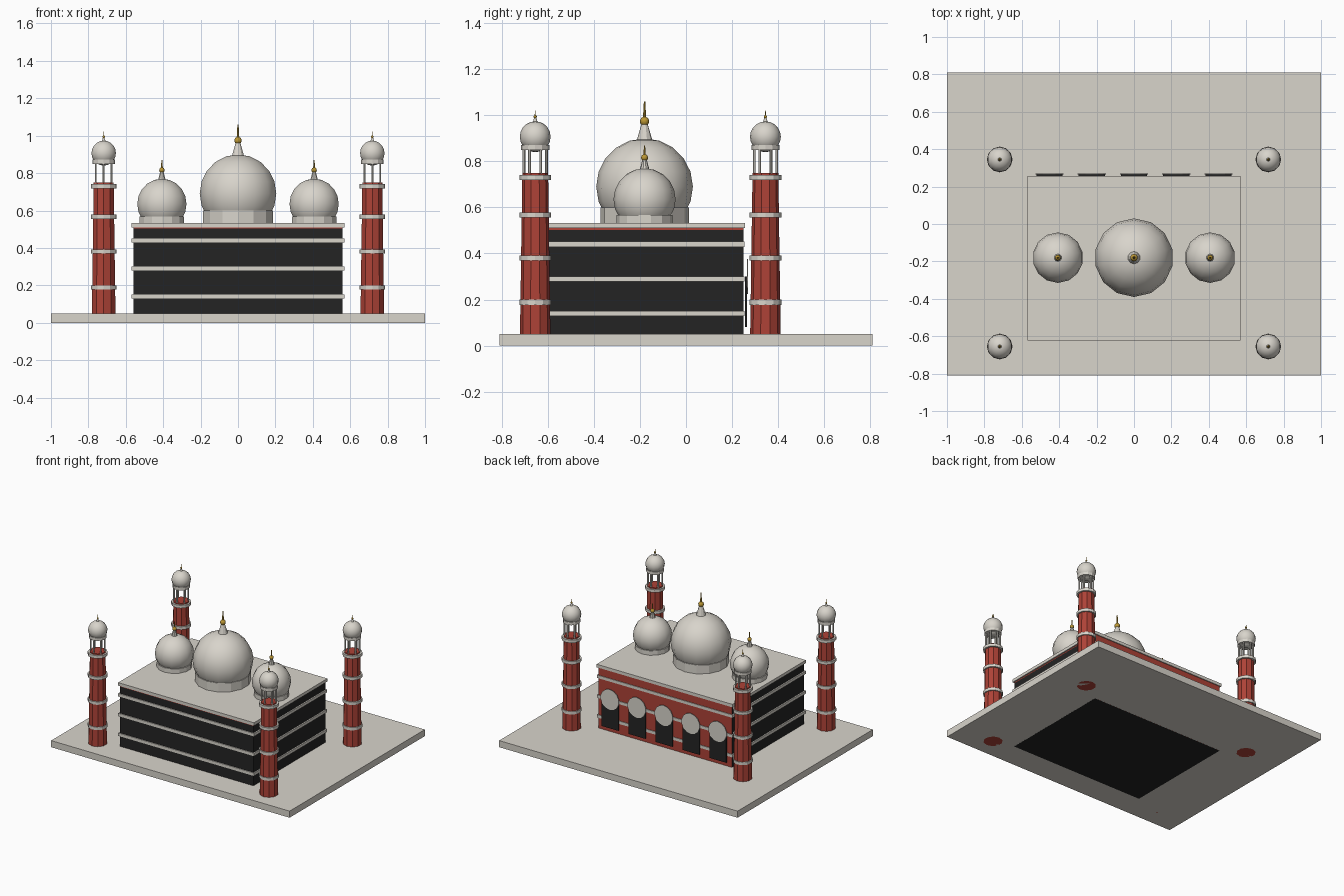
import bpy, bmesh, math

if "Cube" in bpy.data.objects:
    bpy.data.objects.remove(bpy.data.objects["Cube"])


def material(name, rgb):
    m = bpy.data.materials.new(name)
    m.diffuse_color = (*rgb, 1)
    m.use_nodes = True
    m.node_tree.nodes["Principled BSDF"].inputs["Base Color"].default_value = m.diffuse_color
    return m


STONE = material("pale stone", (0.69, 0.66, 0.60))
RED = material("red brick", (0.42, 0.055, 0.038))
BLACK = material("dark wall", (0.017, 0.017, 0.017))
GOLD = material("gold", (0.50, 0.31, 0.035))


def finish(bm, name, mats, smooth=False):
    bmesh.ops.recalc_face_normals(bm, faces=bm.faces)
    me = bpy.data.meshes.new(name)
    for f in bm.faces:
        f.smooth = smooth
    bm.to_mesh(me)
    bm.free()
    for m in mats:
        me.materials.append(m)
    ob = bpy.data.objects.new(name, me)
    bpy.context.collection.objects.link(ob)
    return ob


def box(name, x0, x1, y0, y1, z0, z1, *mats):
    bm = bmesh.new()
    bmesh.ops.create_cube(bm, size=1)
    for v in bm.verts:
        v.co.x = x0 if v.co.x < 0 else x1
        v.co.y = y0 if v.co.y < 0 else y1
        v.co.z = z0 if v.co.z < 0 else z1
    return finish(bm, name, mats)


def lathe(name, x, y, profile, sides, mat, smooth=False):
    """Revolve (radius, z) points; the first corner points to +y."""
    bm = bmesh.new()
    rings = []
    for r, z in profile:
        if r < 1e-5:
            rings.append([bm.verts.new((x, y, z))] * sides)
        else:
            rings.append([bm.verts.new((x + r * math.sin(a), y + r * math.cos(a), z))
                          for a in (math.tau * i / sides for i in range(sides))])
    for lo, hi in zip(rings, rings[1:]):
        for i in range(sides):
            j = (i + 1) % sides
            bm.faces.new(list(dict.fromkeys((lo[i], lo[j], hi[j], hi[i]))))
    for ring in (rings[0], rings[-1]):
        if ring[0] is not ring[1]:
            bm.faces.new(ring)
    return finish(bm, name, [mat], smooth)


def ball(name, x, y, z, r, sides, mat):
    n = 10
    prof = [(r * math.sin(math.pi * i / n), z - r * math.cos(math.pi * i / n))
            for i in range(n + 1)]
    return lathe(name, x, y, prof, sides, mat, True)


def finial(name, x, y, z0, z_ball, z_top, r_cone, r_ball):
    lathe(name + "_cone", x, y, [(r_cone, z0), (r_ball * 0.5, z_ball)], 10, STONE)
    ball(name + "_ball", x, y, z_ball, r_ball, 10, GOLD)
    lathe(name + "_spike", x, y, [(r_ball * 0.4, z_ball), (r_ball * 0.15, z_top)], 8, GOLD)


# Plinth and hall; the rear wall is red, the other walls dark
box("plinth", -1, 1, -0.81, 0.81, 0, 0.05, STONE)
hall = box("hall", -0.56, 0.56, -0.615, 0.25, -0.0005, 0.503, BLACK, RED)
for p in hall.data.polygons:
    p.material_index = 1 if p.normal.y > 0.5 else 0
box("hall_top_course", -0.56, 0.56, -0.615, 0.25, 0.503, 0.512, RED)
box("roof_slab", -0.57, 0.57, -0.622, 0.257, 0.51, 0.533, STONE)
for z in (0.14, 0.29, 0.44):
    box("wall_band", -0.57, 0.57, -0.622, 0.255, z - 0.011, z + 0.011, STONE)

# Arched doors along the rear wall
for i in range(-2, 3):
    x = i * 0.226
    box("door", x - 0.07, x + 0.07, 0.257, 0.264, 0.08, 0.30, BLACK)
    disc = lathe("door_arch", 0, 0, [(0.077, 0), (0.077, 0.005)], 14, STONE)
    disc.rotation_euler.x = -math.pi / 2
    disc.location = (x, 0.264, 0.30)

# Three domes on drums
lathe("main_drum", 0, -0.18, [(0.192, 0.53), (0.192, 0.60)], 14, STONE)
ball("main_dome", 0, -0.18, 0.69, 0.21, 14, STONE)
finial("main_finial", 0, -0.18, 0.885, 0.974, 1.06, 0.036, 0.02)
for x in (-0.407, 0.407):
    lathe("side_drum", x, -0.18, [(0.122, 0.53), (0.122, 0.567)], 14, STONE)
    ball("side_dome", x, -0.18, 0.635, 0.135, 14, STONE)
    finial("side_finial", x, -0.18, 0.76, 0.816, 0.87, 0.022, 0.015)

# Four minarets with open lanterns
for x in (-0.718, 0.718):
    for y in (-0.655, 0.345):
        lathe("minaret_shaft", x, y, [(0.067, 0.0), (0.056, 0.75)], 10, RED)
        for z in (0.188, 0.38, 0.567, 0.73):
            lathe("minaret_ring", x, y, [(0.069, z - 0.011), (0.069, z + 0.011)], 12, STONE)
        for i in range(6):
            a = math.tau * i / 6
            lathe("lantern_post", x + 0.049 * math.sin(a), y + 0.049 * math.cos(a),
                  [(0.006, 0.745), (0.006, 0.86)], 6, STONE)
        lathe("lantern_ring", x, y, [(0.061, 0.85), (0.061, 0.872)], 12, STONE)
        ball("minaret_dome", x, y, 0.907, 0.067, 14, STONE)
        finial("minaret_finial", x, y, 0.968, 0.994, 1.022, 0.011, 0.007)
